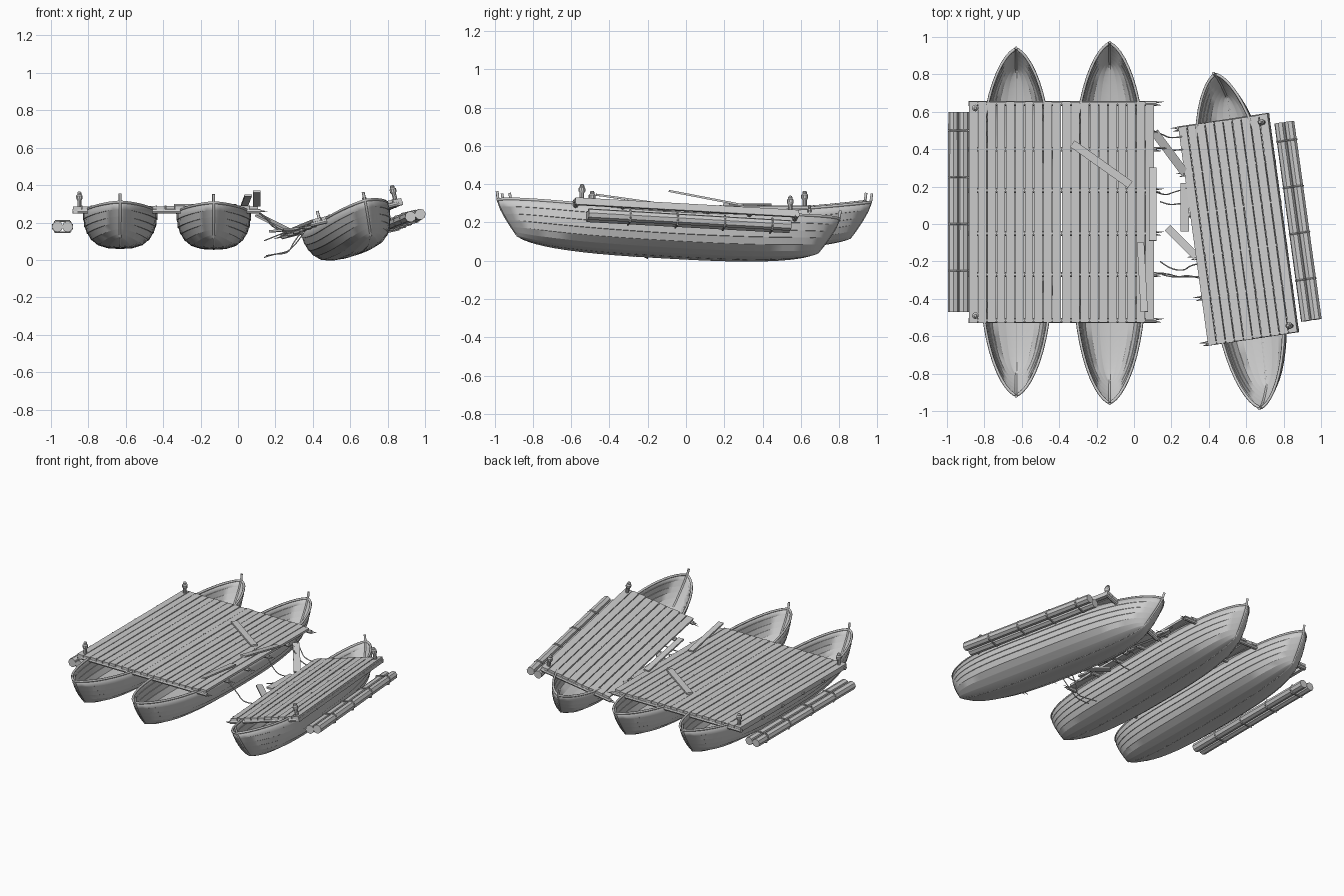
import bpy, bmesh, random
from math import radians, sin, pi
from mathutils import Matrix, Vector, Euler

if "Cube" in bpy.data.objects:
    bpy.data.objects.remove(bpy.data.objects["Cube"])

random.seed(4)
I = Matrix.Identity(4)
BEAM_Y = [0.645, 0.40, 0.18, -0.05, -0.27, -0.515]


def finish(name, bm, M=I, smooth=None):
    bmesh.ops.recalc_face_normals(bm, faces=bm.faces)
    me = bpy.data.meshes.new(name)
    bm.to_mesh(me)
    bm.free()
    if smooth:
        for p in me.polygons:
            p.use_smooth = True
        me.set_sharp_from_angle(angle=radians(smooth))
    ob = bpy.data.objects.new(name, me)
    bpy.context.collection.objects.link(ob)
    ob.matrix_world = M
    return ob


def box(bm, centre, size, R=I):
    bmesh.ops.create_cube(bm, size=1, matrix=Matrix.Translation(centre) @ R @ Matrix.Diagonal((*size, 1)))


def rod(bm, a, b, r1, r2=None, n=8):
    a, b = Vector(a), Vector(b)
    d = b - a
    M = Matrix.Translation((a + b) / 2) @ d.to_track_quat('Z', 'Y').to_matrix().to_4x4()
    bmesh.ops.create_cone(bm, cap_ends=True, segments=n, radius1=r1,
                          radius2=r1 if r2 is None else r2, depth=d.length, matrix=M)


def board(name, a, b, width, thick=0.012):
    a, b = Vector(a), Vector(b)
    d = b - a
    bm = bmesh.new()
    box(bm, (a + b) / 2, (width, d.length, thick), d.to_track_quat('Y', 'Z').to_matrix().to_4x4())
    finish(name, bm)


def tube(name, pts, r, M=I, kind='POLY', cyclic=False):
    cu = bpy.data.curves.new(name, 'CURVE')
    cu.dimensions = '3D'
    cu.bevel_depth, cu.bevel_resolution, cu.resolution_u, cu.use_fill_caps = r, 1, 6, True
    s = cu.splines.new(kind)
    s.points.add(len(pts) - 1)
    for p, co in zip(s.points, pts):
        p.co = (*co, 1)
    s.use_cyclic_u = cyclic
    if kind == 'NURBS':
        s.order_u, s.use_endpoint_u = 3, True
    ob = bpy.data.objects.new(name, cu)
    bpy.context.collection.objects.link(ob)
    ob.matrix_world = M


# --- boats: overlapping strakes lofted from a half section ---
SECTION = [(1, 1), (0.985, .8), (.95, .6), (.88, .42), (.76, .24), (.58, .1), (.32, .02), (0, 0)]


def hull_point(t, w, h, L):
    half = max(0.005, 0.195 * max(0, 1 - abs(t) ** 3) ** 0.65)
    rim, keel = 0.252 + 0.055 * t * t, 0.06 + 0.06 * abs(t) ** 3
    y = t * (L - 0.11 * (1 - h) ** 1.3 * abs(t) ** 4)
    return Vector((w * half, y, keel + (rim - keel) * h))


def boat(name, L, M):
    half = [SECTION[0]]
    for (w, h) in SECTION[1:-1]:
        half += [(w + 0.018, h), (w, h - 0.004)]
    prof = half + [(0, 0)] + [(-w, h) for w, h in reversed(half)]
    ts = [sin(pi / 2 * (-1 + i / 15)) for i in range(31)]
    bm = bmesh.new()
    rows = [[bm.verts.new(hull_point(t, w, h, L)) for w, h in prof] for t in ts]
    for r, s in zip(rows, rows[1:]):
        for i in range(len(prof) - 1):
            bm.faces.new((r[i], r[i + 1], s[i + 1], s[i]))
    ob = finish(name + "_hull", bm, M, 30)
    sol = ob.modifiers.new("planking", 'SOLIDIFY')
    sol.thickness, sol.offset = 0.009, 0
    # gunwale, keel and stem posts
    rim = [hull_point(t, 1, 1, L) for t in ts] + [hull_point(t, -1, 1, L) for t in reversed(ts)]
    tube(name + "_gunwale", rim, 0.008, M, cyclic=True)
    tube(name + "_keel", [hull_point(t, 0, 0, L) for t in ts], 0.006, M)
    for end in (-1, 1):
        stem = [hull_point(end, 0, h / 4, L) for h in range(5)]
        tube(name + "_stem", stem + [stem[-1] + Vector((0, end * 0.006, 0.045))], 0.008, M)


# --- deck: lengthwise planks nailed to cross beams ---
def deck(name, x0, x1, n, beam0, beam1, M, shorten=0):
    step = (x1 - x0) / n
    bm = bmesh.new()
    for i in range(n):
        a = -0.53 + random.uniform(0, .004)
        b = 0.655 - random.uniform(0, .004)
        if i >= n - shorten:
            a, b = -0.51, 0.64
        box(bm, (x0 + (i + .5) * step, (a + b) / 2, 0.276 + random.uniform(-.002, .002)),
            (step - 0.005, b - a, 0.016))
    finish(name + "_planks", bm, M)
    bm = bmesh.new()
    for y in BEAM_Y:
        rod(bm, (beam0, y, 0.257), (beam1, y, 0.257), 0.013)
    finish(name + "_cross_beams", bm, M, 30)
    bm = bmesh.new()
    for y in BEAM_Y:
        for i in range(1, n):
            rod(bm, (x0 + i * step, y, 0.27), (x0 + i * step, y, 0.287), 0.005, n=6)
    finish(name + "_pegs", bm, M)


def splinters(name, x, side, M):
    bm = bmesh.new()
    for y in BEAM_Y:
        for dy, l in ((-.007, .03), (.006, .045)):
            rod(bm, (x, y + dy, .258), (x + side * l, y + dy * 1.4, .256), 0.006, 0.001, 5)
    finish(name, bm, M)


def edge_beam(name, x, M):
    bm = bmesh.new()
    box(bm, (x, 0.0625, 0.258), (0.022, 1.18, 0.024))
    finish(name, bm, M)


def mooring_post(name, x, y, M):
    bm = bmesh.new()
    for z0, z1, r0, r1 in ((.27, .355, .012, .012), (.315, .325, .012, .018), (.325, .34, .018, .018),
                           (.34, .348, .018, .012), (.355, .362, .012, .007)):
        rod(bm, (x, y, z0), (x, y, z1), r0, r1, 10)
    finish(name, bm, M, 35)


# --- float: two logs lashed side by side ---
def log_float(name, x, M):
    bm = bmesh.new()
    for s in (-1, 1):
        rod(bm, (x + s * .027, -0.47, .175), (x + s * .027, 0.60, .175), 0.03, 0.028, 8)
    finish(name + "_logs", bm, M, 30)
    bm = bmesh.new()
    for y in (.5, .25, 0, -.25):
        rod(bm, (x - .04, y, .205), (x + .04, y, .205), 0.005, n=6)
        rod(bm, (x - .04, y, .145), (x + .04, y, .145), 0.005, n=6)
        for s in (-1, 1):
            rod(bm, (x + s * .052, y, .16), (x + s * .04, y, .205), 0.005, n=6)
            rod(bm, (x + s * .052, y, .19), (x + s * .04, y, .145), 0.005, n=6)
    finish(name + "_lashings", bm, M)


# intact section on two boats
M1, M2 = Matrix.Translation((-0.63, 0.01, 0)), Matrix.Translation((-0.13, 0.005, -0.004))
boat("left_boat", 0.925, M1)
boat("middle_boat", 0.96, M2)
deck("main_deck", -0.885, 0.11, 20, -0.885, 0.12, I, 1)
splinters("main_deck_splinters", 0.115, 1, I)
edge_beam("main_deck_edge_beam", -0.868, I)
for y in (0.62, -0.49):
    mooring_post("left_mooring_post", -0.848, y, I)
log_float("left_float", -0.938, I)

# broken-off section: yawed, pitched and rolled on the third boat
R3 = Matrix.Rotation(radians(7.8), 4, 'Z') @ Matrix.Rotation(radians(-3.2), 4, 'X') @ Matrix.Rotation(radians(-13.5), 4, 'Y')
M3 = Matrix.Translation(Vector((0.555, -0.03, 0.235)) - R3 @ Vector((0, 0.0625, 0.28))) @ R3
boat("right_boat", 0.90, M3)
deck("broken_deck", -0.25, 0.25, 10, -0.26, 0.25, M3)
splinters("broken_deck_splinters", -0.255, -1, M3)
edge_beam("broken_deck_edge_beam", 0.238, M3)
for y in (0.61, -0.49):
    mooring_post("right_mooring_post", 0.22, y, M3)
log_float("right_float", 0.308, M3)

# loose and snapped boards
board("loose_board", (-.33, .43, .291), (-.02, .21, .291), .042)
board("lifted_board_a", (.10, .30, .287), (.10, -.09, .362), .04, .011)
board("lifted_board_b", (.035, -.10, .29), (.055, -.47, .342), .038, .011)
board("hanging_board_a", (.11, .49, .235), (.27, .275, .155), .045)
board("hanging_board_b", (.272, .22, .155), (.272, -.04, .16), .045)
board("hanging_board_c", (.18, -.02, .15), (.34, -.18, .165), .042)

# torn ropes across the gap
ROPES = [
    [(.10, .50, .26), (.15, .48, .21), (.20, .455, .16), (.27, .47, .15)],
    [(.10, .40, .26), (.16, .41, .22), (.21, .39, .17), (.27, .40, .15)],
    [(.10, .18, .26), (.16, .15, .21), (.21, .17, .15), (.28, .19, .16)],
    [(.14, .12, .10), (.19, .10, .12), (.24, .11, .14), (.29, .11, .16)],
    [(.14, -.20, .01), (.19, -.24, .03), (.27, -.25, .03), (.30, -.22, .10), (.36, -.21, .17)],
    [(.10, -.27, .26), (.17, -.26, .20), (.25, -.29, .14), (.36, -.28, .17)],
    [(.15, -.27, .02), (.22, -.29, .03), (.29, -.27, .05), (.35, -.29, .14)],
]
for pts in ROPES:
    tube("torn_rope", pts, 0.0035, kind='NURBS')

# rest the lowest point on the ground
bpy.context.view_layer.update()
low = min((o.matrix_world @ v.co).z for o in bpy.data.objects if o.type == 'MESH' for v in o.data.vertices)
for o in bpy.data.objects:
    o.location.z -= low
